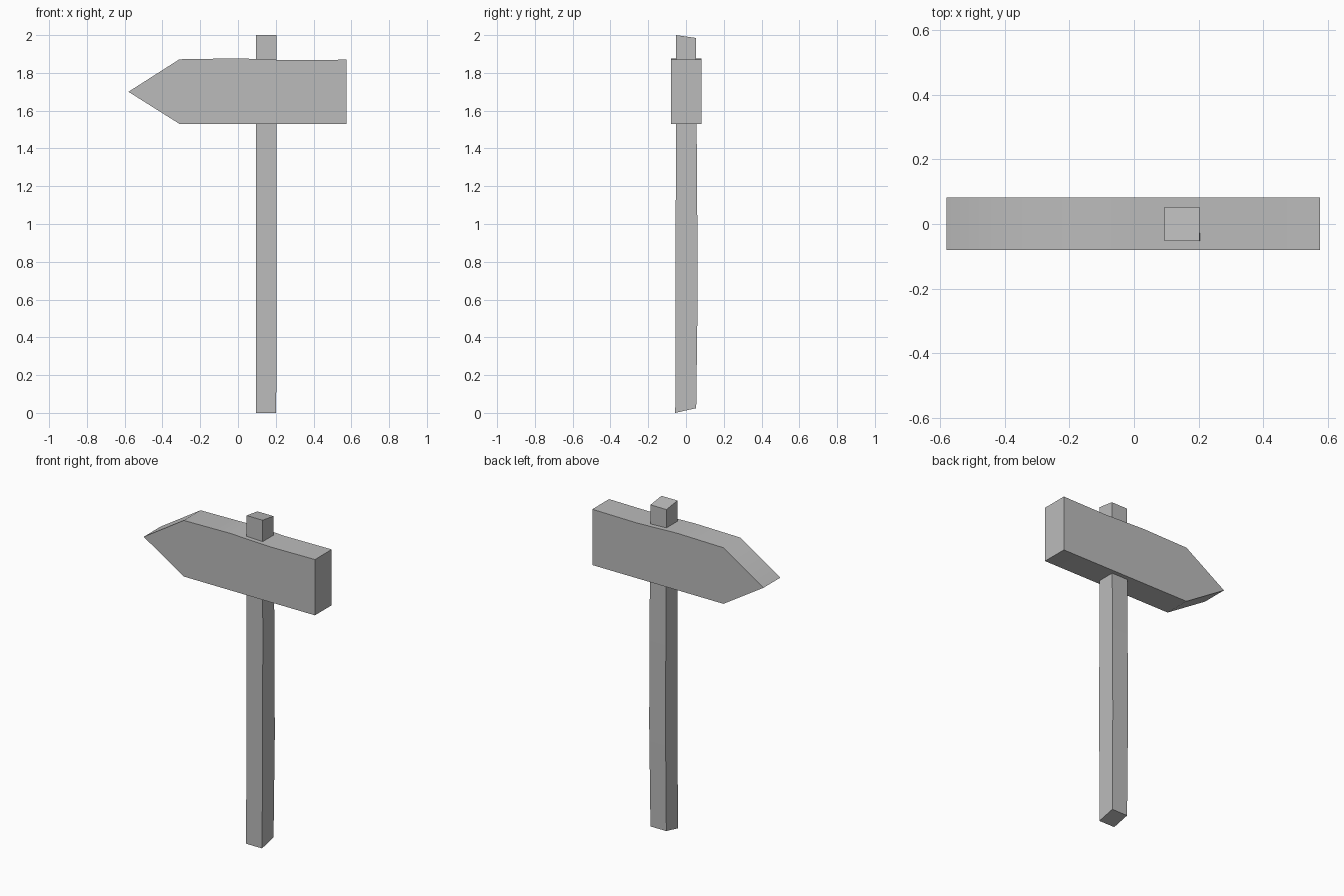
import bpy
import bmesh
import math

if "Cube" in bpy.data.objects:
    bpy.data.objects.remove(bpy.data.objects["Cube"], do_unlink=True)

grey = bpy.data.materials.new("plain grey")
grey.use_nodes = True
colour = (0.5, 0.5, 0.5, 1)
grey.diffuse_color = colour
grey.node_tree.nodes["Principled BSDF"].inputs["Base Color"].default_value = colour


def loft(name, rings):
    """Skin a row of matching closed rings and cap both ends."""
    bm = bmesh.new()
    loops = [[bm.verts.new(p) for p in ring] for ring in rings]
    for a, b in zip(loops, loops[1:]):
        for i in range(len(a)):
            j = (i + 1) % len(a)
            bm.faces.new((a[i], a[j], b[j], b[i]))
    bm.faces.new(loops[0])
    bm.faces.new(loops[-1])
    bmesh.ops.recalc_face_normals(bm, faces=bm.faces)
    mesh = bpy.data.meshes.new(name)
    bm.to_mesh(mesh)
    bm.free()
    obj = bpy.data.objects.new(name, mesh)
    bpy.context.collection.objects.link(obj)
    mesh.materials.append(grey)
    bpy.ops.object.select_all(action="DESELECT")
    obj.select_set(True)
    bpy.context.view_layer.objects.active = obj
    bpy.ops.object.shade_smooth_by_angle(angle=math.radians(40))
    return obj


# Head: side outline with a wedge-shaped peen, extruded across y
outline = [(-0.58, 1.70), (-0.31, 1.53), (0.575, 1.53), (0.575, 1.87),
           (0.27, 1.867), (0.0, 1.877), (-0.31, 1.872)]
loft("hammer_head", [[(x, y, z) for x, z in outline] for y in (-0.08, 0.082)])


# Handle: square bar with slanted ends and a slight swell
# Each row: right x, front y, back y, front z, back z
sections = [(0.202, -0.057, 0.054, 0.0, 0.025),
            (0.205, -0.055, 0.062, 0.65, 0.65),
            (0.205, -0.054, 0.058, 1.3, 1.3),
            (0.203, -0.053, 0.052, 2.0, 1.985)]
loft("handle", [[(0.095, f, zf), (x, f, zf), (x, b, zb), (0.095, b, zb)]
                for x, f, b, zf, zb in sections])
